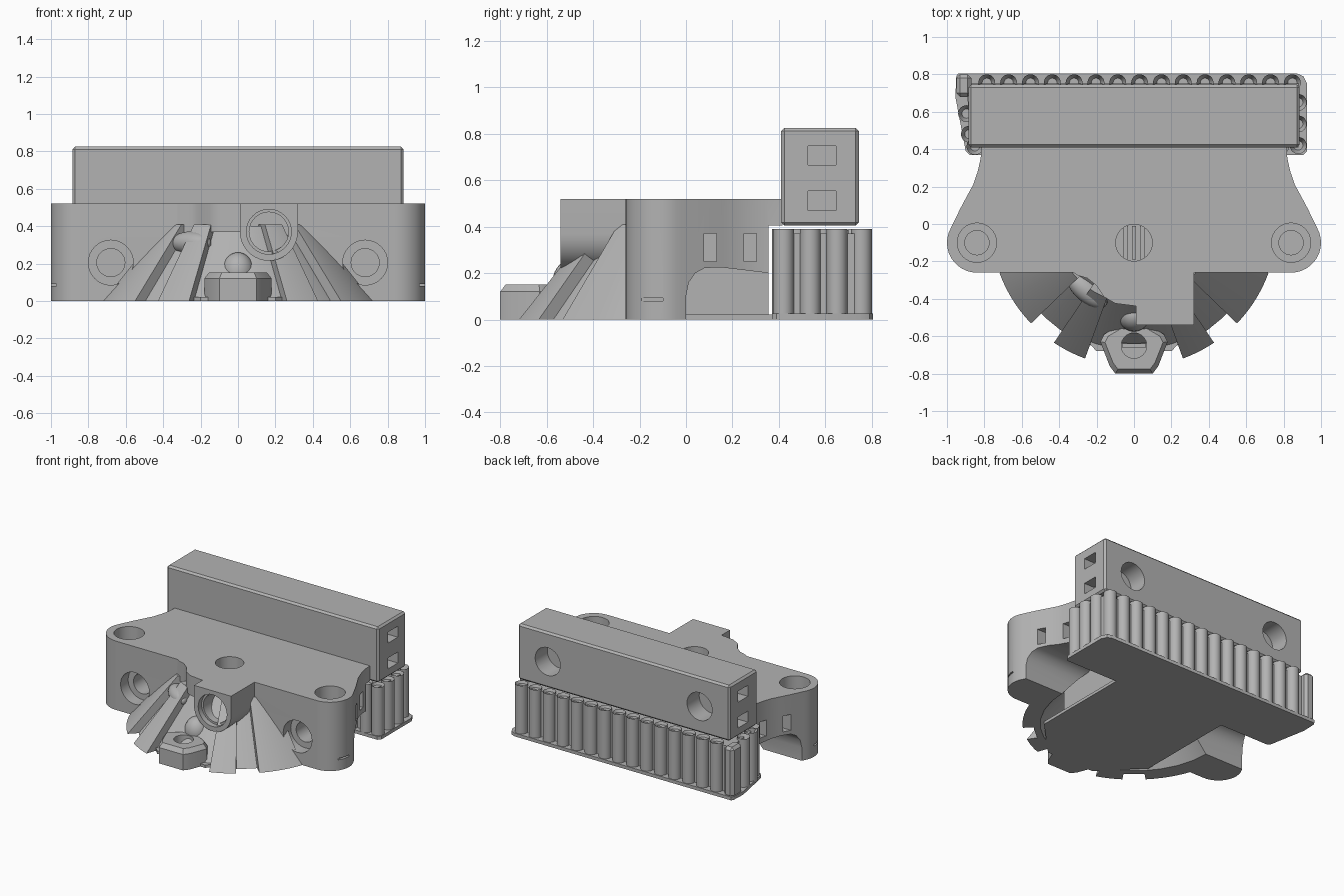
import bpy, bmesh
from math import sin, cos, pi, radians
from mathutils import Matrix, Vector

cube = bpy.data.objects.get("Cube")
if cube:
    bpy.data.objects.remove(cube, do_unlink=True)

grey = bpy.data.materials.new("plain grey")
grey.use_nodes = True
grey.diffuse_color = (0.45, 0.45, 0.45, 1)
grey.node_tree.nodes["Principled BSDF"].inputs["Base Color"].default_value = grey.diffuse_color


def finish(name, bm):
    bmesh.ops.recalc_face_normals(bm, faces=bm.faces[:])
    mesh = bpy.data.meshes.new(name)
    bm.to_mesh(mesh)
    bm.free()
    mesh.materials.append(grey)
    ob = bpy.data.objects.new(name, mesh)
    bpy.context.collection.objects.link(ob)
    return ob


def loft(name, low, high):
    """Closed solid between two matching outlines of 3D points."""
    bm = bmesh.new()
    a = [bm.verts.new(p) for p in low]
    b = [bm.verts.new(p) for p in high]
    bm.faces.new(a)
    bm.faces.new(b)
    for i in range(len(a)):
        j = (i + 1) % len(a)
        bm.faces.new((a[i], a[j], b[j], b[i]))
    return finish(name, bm)


def prism(name, pts, z0, z1):
    return loft(name, [(x, y, z0) for x, y in pts], [(x, y, z1) for x, y in pts])


def box(name, lo, hi, bevel=0):
    bm = bmesh.new()
    lo, hi = Vector(lo), Vector(hi)
    m = Matrix.Translation((lo + hi) / 2) @ Matrix.Diagonal((hi - lo).to_4d())
    bmesh.ops.create_cube(bm, size=1, matrix=m)
    if bevel:
        bmesh.ops.bevel(bm, geom=bm.edges[:], offset=bevel, segments=1, affect='EDGES')
    return finish(name, bm)


def rod(name, start, end, r0, r1=None, cup=0):
    """Round rod or cone, with an optional sunken top."""
    bm = bmesh.new()
    start, end = Vector(start), Vector(end)
    d = end - start
    m = Matrix.Translation((start + end) / 2) @ d.to_track_quat('Z', 'Y').to_matrix().to_4x4()
    bmesh.ops.create_cone(bm, cap_ends=True, segments=32, radius1=r0,
                          radius2=r0 if r1 is None else r1, depth=d.length, matrix=m)
    if cup:
        top = max(bm.faces, key=lambda f: f.calc_center_median().dot(d))
        bmesh.ops.inset_region(bm, faces=[top], thickness=r0 * 0.45)
        bmesh.ops.translate(bm, verts=top.verts[:], vec=-d.normalized() * cup)
    return finish(name, bm)


def ball(name, centre, size, turn=0):
    bm = bmesh.new()
    m = Matrix.Translation(centre) @ Matrix.Rotation(turn, 4, 'Z') @ Matrix.Diagonal((*size, 1))
    bmesh.ops.create_uvsphere(bm, u_segments=24, v_segments=14, radius=1, matrix=m)
    return finish(name, bm)


def cut(target, cutter):
    mod = target.modifiers.new("cut", 'BOOLEAN')
    mod.operation, mod.solver, mod.object = 'DIFFERENCE', 'EXACT', cutter
    with bpy.context.temp_override(object=target, active_object=target):
        bpy.ops.object.modifier_apply(modifier=mod.name)
    bpy.data.objects.remove(cutter, do_unlink=True)


def sector(name, r0, r1, height, a0, a1):
    """Slice of a cone about the vertical axis, angles in degrees."""
    arc = [radians(a0 + (a1 - a0) * i / 16) for i in range(17)]
    def ring(r, z):
        return [(r * cos(a), r * sin(a), z) for a in arc] + \
               [(0.2 * cos(a), 0.2 * sin(a), z) for a in reversed(arc)]
    return loft(name, ring(r0, 0), ring(r1, height))


def hollow():
    return rod("cutter", (0, 0, -0.1), (0, 0, 0.24), 0.73, 0.44)


# Main body with rounded ears and waisted sides
ear = [(0.84 + 0.16 * cos(radians(a)), -0.1 + 0.16 * sin(radians(a))) for a in range(-90, 31, 10)]
side = ear + [(0.93, 0.08), (0.89, 0.155), (0.86, 0.21), (0.836, 0.28), (0.82, 0.35), (0.815, 0.415)]
outline = side + [(-x, y) for x, y in reversed(side)]
body = prism("main_body", outline, 0, 0.52)
cut(body, hollow())
cut(body, box("cutter", (-2, 0.355, -1), (2, 1, 0.405)))

pocket = [(0, -0.1), (0, 0.1), (0.012, 0.16), (0.04, 0.2), (0.08, 0.222), (0.15, 0.225), (0.4, 0.195), (0.4, -0.1)]
for s in (-1, 1):
    # Side arches, screw holes and latch slots
    cut(body, loft("cutter", [(s * 0.4, y, z) for y, z in pocket], [(s * 1.2, y, z) for y, z in pocket]))
    cut(body, rod("cutter", (s * 0.68, -0.4, 0.205), (s * 0.68, -0.17, 0.205), 0.12))
    cut(body, rod("cutter", (s * 0.68, -0.2, 0.205), (s * 0.68, -0.04, 0.205), 0.075))
    cut(body, rod("cutter", (s * 0.84, -0.1, 0.42), (s * 0.84, -0.1, 0.6), 0.105))
    cut(body, rod("cutter", (s * 0.84, -0.1, 0.36), (s * 0.84, -0.1, 0.5), 0.065))
    for y in (0.105, 0.277):
        x = 0.91 if y < 0.2 else 0.83
        cut(body, box("cutter", (s * x - 0.09, y - 0.027, 0.25), (s * x + 0.09, y + 0.027, 0.37)))
    cut(body, box("cutter", (s * 1.0 - 0.03, -0.21, 0.08), (s * 1.0 + 0.03, -0.1, 0.092)))

# Centre hole with a slotted floor
cut(body, rod("cutter", (0, -0.1, 0.37), (0, -0.1, 0.6), 0.098))
for x in (-0.045, 0, 0.045):
    box("centre_hole_rib", (x - 0.012, -0.19, 0.36), (x + 0.012, -0.01, 0.4))

# Upright bar with end slots and two rear holes
bar = box("upright_bar", (-0.885, 0.41, 0.405), (0.885, 0.745, 0.825), 0.014)
for s in (-1, 1):
    cut(bar, rod("cutter", (s * 0.635, 0.6, 0.605), (s * 0.635, 0.8, 0.605), 0.105))
    for z in (0.47, 0.665):
        cut(bar, box("cutter", (s * 0.9 - 0.1, 0.525, z), (s * 0.9 + 0.1, 0.645, z + 0.083)))

# Thin base plate, its forward tongue and the inner core
plate = [(-0.95, 0.79), (-0.94, 0.805), (0.87, 0.805), (0.905, 0.79), (0.925, 0.75), (0.925, 0.39),
         (0.905, 0.37), (-0.88, 0.37), (-0.9, 0.39), (-0.955, 0.68)]
prism("base_plate", plate, 0, 0.025)
prism("base_tongue", [(-0.47, 0.38), (-0.47, -0.4), (-0.2, -0.68), (0.2, -0.68), (0.47, -0.4), (0.47, 0.38)], 0, 0.022)
box("inner_core", (-0.46, -0.2, 0.01), (0.46, 0.355, 0.3))

# Palisade of cupped tubes around a solid core
prism("palisade_core", [(-0.9, 0.75), (0.88, 0.75), (0.88, 0.41), (-0.86, 0.41)], 0.01, 0.37)
spots = [(-0.787 + 0.1167 * i, 0.755) for i in range(15)]
spots += [(0.878, y) for y in (0.65, 0.535, 0.42)]
spots += [(-0.895, 0.59), (-0.88, 0.48)]
spots += [(-0.85 + 0.1167 * i, 0.415) for i in range(15)]
for x, y in spots:
    rod("palisade_tube", (x, y, 0.01), (x, y, 0.39), 0.045, cup=0.05)
box("corner_post", (-0.95, 0.68, 0.01), (-0.87, 0.8, 0.39), 0.02)

# Hollow conical skirt with raised wedges
skirt = sector("skirt", 0.69, 0.36, 0.4, 200, 340)
cut(skirt, hollow())
for a0, a1 in ((200, 224), (236, 250), (290, 304), (316, 340)):
    wedge = sector("skirt_wedge", 0.765, 0.42, 0.41, a0, a1)
    cut(wedge, hollow())

# Front nozzle boss
cx, cz = 0.165, 0.37
arch = [(cx + 0.155 * cos(a), cz + 0.155 * sin(a)) for a in [pi + pi * i / 20 for i in range(21)]]
arch += [(0.32, 0.52), (0.01, 0.52)]
boss = loft("front_boss", [(x, -0.54, z) for x, z in arch], [(x, -0.2, z) for x, z in arch])
cut(boss, rod("cutter", (cx, -0.6, cz), (cx, -0.5, cz), 0.12))
cut(boss, rod("cutter", (cx, -0.6, cz), (cx, -0.3, cz), 0.105))

# Web beside the boss and the rounded lobe under it
web = [(-0.34, -0.25), (-0.3, -0.275), (-0.25, -0.29), (-0.2, -0.33), (-0.16, -0.39), (-0.1, -0.425), (0.02, -0.44), (0.02, -0.25)]
prism("top_web", web, 0.37, 0.52)
ball("side_lobe", (-0.25, -0.355, 0.31), (0.13, 0.065, 0.062), radians(-40))

# Front foot with a hole and a domed neck
foot_low = [(-0.1, -0.8), (0.1, -0.8), (0.13, -0.76), (0.18, -0.63), (0.16, -0.59), (0.06, -0.53),
            (-0.06, -0.53), (-0.16, -0.59), (-0.18, -0.63), (-0.13, -0.76)]
foot = prism("front_foot", foot_low, 0, 0.12)
rim = loft("front_foot_top", [(x, y, 0.12) for x, y in foot_low],
           [(x * 0.86, -0.65 + (y + 0.65) * 0.84, 0.152) for x, y in foot_low])
for part in (foot, rim):
    cut(part, rod("cutter", (0, -0.65, 0.06), (0, -0.65, 0.3), 0.068))
box("foot_slot_bar", (-0.065, -0.66, 0.05), (0.065, -0.64, 0.08))
ball("neck_dome", (0, -0.49, 0.16), (0.085, 0.085, 0.1))

# Smooth round surfaces, crisp edges
bpy.ops.object.select_all(action='DESELECT')
for ob in bpy.context.scene.objects:
    if ob.type == 'MESH':
        ob.select_set(True)
        bpy.context.view_layer.objects.active = ob
bpy.ops.object.shade_smooth_by_angle(angle=radians(30))
